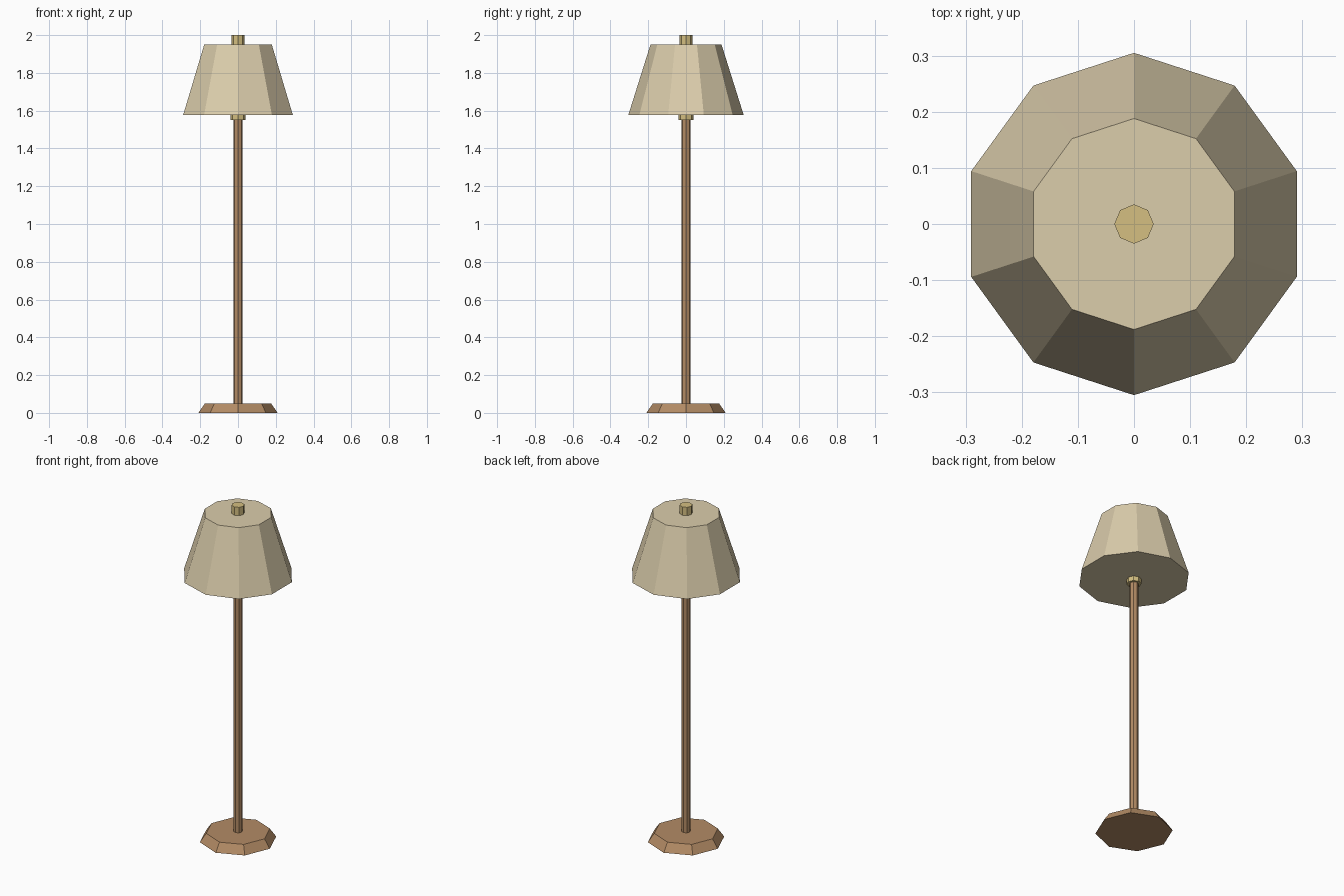
import bpy
from math import radians

cube = bpy.data.objects.get("Cube")
if cube:
    bpy.data.objects.remove(cube, do_unlink=True)


def make_material(name, colour):
    mat = bpy.data.materials.new(name)
    mat.use_nodes = True
    mat.diffuse_color = (*colour, 1)
    mat.node_tree.nodes["Principled BSDF"].inputs["Base Color"].default_value = (*colour, 1)
    return mat


wood = make_material("warm wood", (0.45, 0.26, 0.13))
brass = make_material("brass", (0.66, 0.52, 0.22))
fabric = make_material("cream fabric", (0.71, 0.61, 0.41))


def frustum(name, sides, r_bottom, r_top, z_bottom, z_top, mat):
    """Flat-shaded solid on the z axis with one corner pointing to the back."""
    bpy.ops.mesh.primitive_cone_add(
        vertices=sides, radius1=r_bottom, radius2=r_top,
        depth=z_top - z_bottom, location=(0, 0, (z_bottom + z_top) / 2))
    obj = bpy.context.object
    obj.name = name
    obj.data.materials.append(mat)
    return obj


# Bevelled foot and slim post
frustum("base", 8, 0.21, 0.175, 0, 0.05, wood)
frustum("post", 8, 0.025, 0.025, 0.05, 1.56, wood)

# Fitting under the shade, closed shade, and knob on top
frustum("shade_collar", 8, 0.04, 0.04, 1.55, 1.59, brass)
frustum("shade", 10, 0.305, 0.188, 1.578, 1.95, fabric)
frustum("finial", 8, 0.035, 0.035, 1.94, 2.0, brass)
